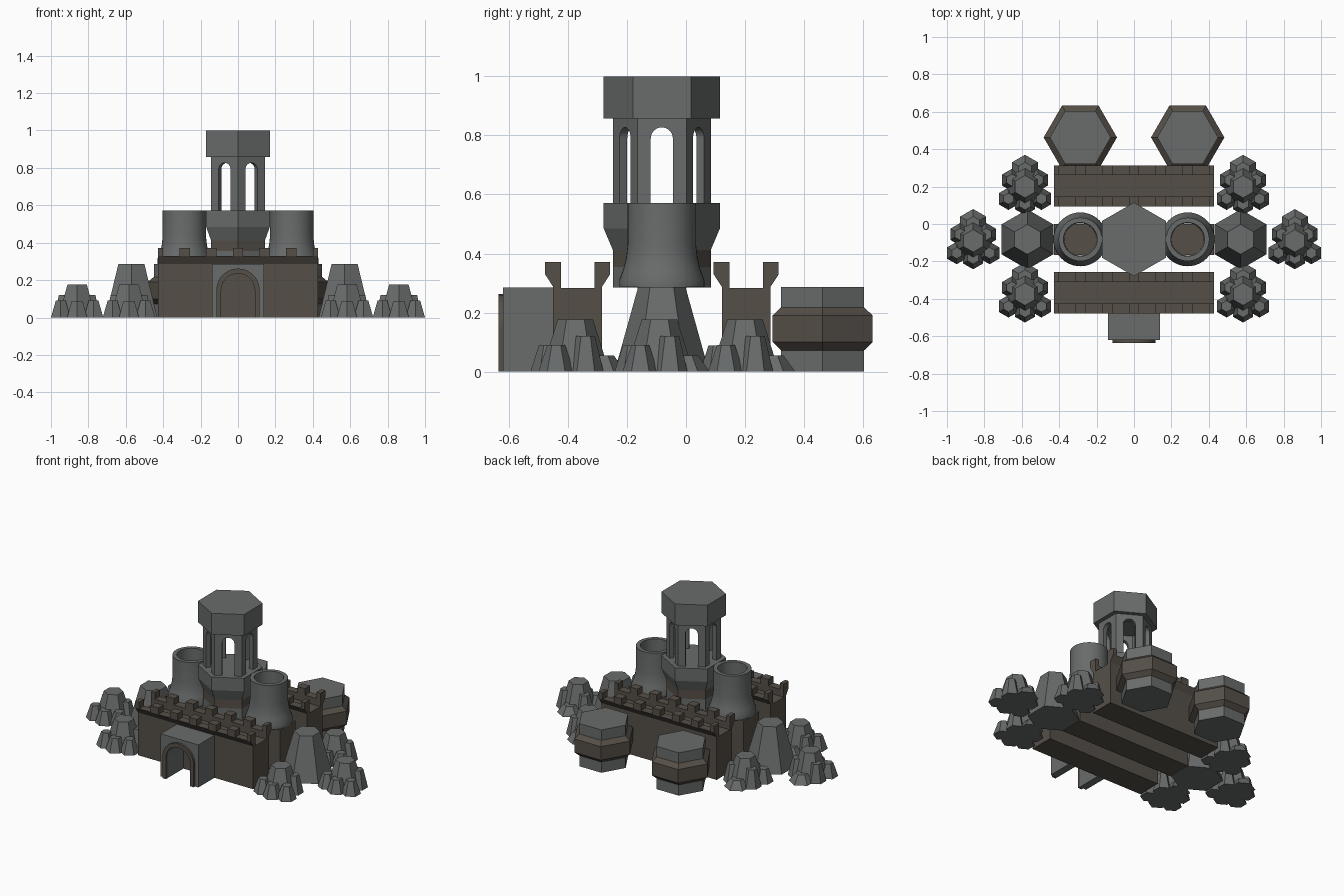
import bpy, bmesh, math
from mathutils import Matrix

if "Cube" in bpy.data.objects:
    bpy.data.objects.remove(bpy.data.objects["Cube"])


def material(name, rgb):
    m = bpy.data.materials.new(name)
    m.diffuse_color = (*rgb, 1)
    m.use_nodes = True
    m.node_tree.nodes["Principled BSDF"].inputs["Base Color"].default_value = m.diffuse_color
    return m


GREY = material("grey stone", (0.14, 0.15, 0.147))
BROWN = material("brown stone", (0.092, 0.078, 0.064))
CY = -0.082  # y of the castle's middle line


def finish(bm, name, mats, smooth=False):
    bmesh.ops.recalc_face_normals(bm, faces=bm.faces[:])
    me = bpy.data.meshes.new(name)
    bm.to_mesh(me)
    bm.free()
    for m in mats:
        me.materials.append(m)
    ob = bpy.data.objects.new(name, me)
    bpy.context.collection.objects.link(ob)
    if smooth:
        bpy.ops.object.select_all(action='DESELECT')
        ob.select_set(True)
        bpy.context.view_layer.objects.active = ob
        bpy.ops.object.shade_smooth_by_angle(angle=math.radians(35))
    return ob


def lathe(name, profile, sides, centre, rot=0.0, band=(), tube=False, smooth=False):
    """Revolve (radius, z) points; segments listed in band are brown."""
    bm = bmesh.new()
    rings = []
    for r, z in profile:
        rings.append([bm.verts.new((centre[0] + r * math.cos(rot + math.tau * k / sides),
                                    centre[1] + r * math.sin(rot + math.tau * k / sides), z))
                      for k in range(sides)])
    count = len(rings) if tube else len(rings) - 1
    for i in range(count):
        a, b = rings[i], rings[(i + 1) % len(rings)]
        for k in range(sides):
            j = (k + 1) % sides
            f = bm.faces.new((a[k], a[j], b[j], b[k]))
            f.material_index = 1 if i in band else 0
    if not tube:
        bm.faces.new(rings[0])
        bm.faces.new(rings[-1])
    return finish(bm, name, [GREY, BROWN], smooth)


def extrude(name, outline, mat, matrix, depth):
    """Extrude an outline in local x-z along local +y, then place it."""
    bm = bmesh.new()
    f = bm.faces.new([bm.verts.new((x, 0, z)) for x, z in outline])
    ext = bmesh.ops.extrude_face_region(bm, geom=[f])["geom"]
    bmesh.ops.translate(bm, vec=(0, depth, 0),
                        verts=[v for v in ext if isinstance(v, bmesh.types.BMVert)])
    bm.transform(matrix)
    return finish(bm, name, [mat])


def arch(hw, z0, spring, n=14):
    arc = [(hw * math.cos(math.pi * i / n), spring + hw * math.sin(math.pi * i / n))
           for i in range(n + 1)]
    return [(hw, z0)] + arc + [(-hw, z0)]


def box(name, x, y, z, mat):
    return extrude(name, [(x[0], z[0]), (x[1], z[0]), (x[1], z[1]), (x[0], z[1])], mat,
                   Matrix.Translation((0, y[0], 0)), y[1] - y[0])


# battlemented front and back walls
half = [(0.0825, 0), (0.0825, 0.287), (0.11, 0.329), (0.057, 0.329), (0.057, 0.283)]
section = half + [(-u, z) for u, z in reversed(half)]
L = 0.428
for label, y in (("front", -0.3675), ("back", 0.204)):
    turn = Matrix.Translation((L, y, 0)) @ Matrix.Rotation(math.pi / 2, 4, 'Z')
    extrude(label + "_wall", section, BROWN, turn, 2 * L)
    for s in (-1, 1):
        ys = sorted((y + s * 0.057, y + s * 0.11))
        for i in range(7):
            x = -L + 2 * L * i / 6
            box(label + "_merlon", (max(-L, x - 0.028), min(L, x + 0.028)), ys,
                (0.328, 0.372), BROWN)

# plain middle wall carrying the towers
box("middle_wall", (-L, L), (CY - 0.0825, CY + 0.0825), (0, 0.287), BROWN)

# gatehouse with arched passage and arch trim
opening = arch(0.09, 0, 0.145)
extrude("gatehouse", opening + [(-0.14, 0), (-0.14, 0.285), (0.14, 0.285), (0.14, 0)], GREY,
        Matrix.Translation((0, -0.62, 0)), 0.175)
extrude("gate_arch", opening + arch(0.116, 0, 0.146)[::-1], BROWN,
        Matrix.Translation((0, -0.635, 0)), 0.02)

for s in (-1, 1):
    # hollow round towers with flared foot
    lathe("round_tower", [(0.144, 0.287), (0.144, 0.312), (0.131, 0.345), (0.121, 0.385),
                          (0.116, 0.43), (0.116, 0.572), (0.09, 0.572), (0.086, 0.287)],
          40, (s * 0.287, CY), tube=True, smooth=True)
    # six-sided rear bastions with brown belt
    lathe("rear_bastion", [(0.163, 0), (0.163, 0.072), (0.196, 0.1), (0.196, 0.19),
                           (0.163, 0.217), (0.163, 0.287)],
          6, (s * 0.287, 0.463), band=(1, 2, 3))

# six-sided keep: neck, base, arched gallery, cap
lathe("keep_base", [(0.166, 0.285), (0.166, 0.355), (0.166, 0.412), (0.197, 0.485),
                    (0.197, 0.572)], 6, (0, CY), math.pi / 2, band=(1,))
panel = arch(0.0375, 0.57, 0.79) + [(-0.083, 0.57), (-0.083, 0.86), (0.083, 0.86), (0.083, 0.57)]
for k in range(6):
    place = (Matrix.Translation((0, CY, 0)) @ Matrix.Rotation(math.pi / 2 + k * math.pi / 3, 4, 'Z')
             @ Matrix.Translation((0, -0.1437, 0)))
    extrude("keep_arcade", panel, GREY, place, 0.03)
lathe("keep_cap", [(0.197, 0.858), (0.197, 1.0)], 6, (0, CY), math.pi / 2)


# rocks
def rock(name, x, y, r0, r1, h):
    lathe(name, [(r0, 0), (r1, h)], 6, (x, y), math.pi / 2)


def rock_cluster(x, y):
    rock("cluster_main_rock", x, y, 0.115, 0.06, 0.176)
    rock("cluster_back_rock", x, y + 0.09, 0.08, 0.04, 0.055)
    rock("cluster_front_rock", x, y - 0.09, 0.062, 0.034, 0.088)
    for s in (-1, 1):
        rock("cluster_side_rock", x + s * 0.088, y - 0.065, 0.06, 0.03, 0.09)
        rock("cluster_rear_side_rock", x + s * 0.07, y + 0.035, 0.06, 0.032, 0.12)


for s in (-1, 1):
    rock("large_rock", s * 0.57, CY, 0.16, 0.08, 0.287)
    rock_cluster(s * 0.86, -0.09)
    for y in (0.2, -0.375):
        rock_cluster(s * 0.583, y)
